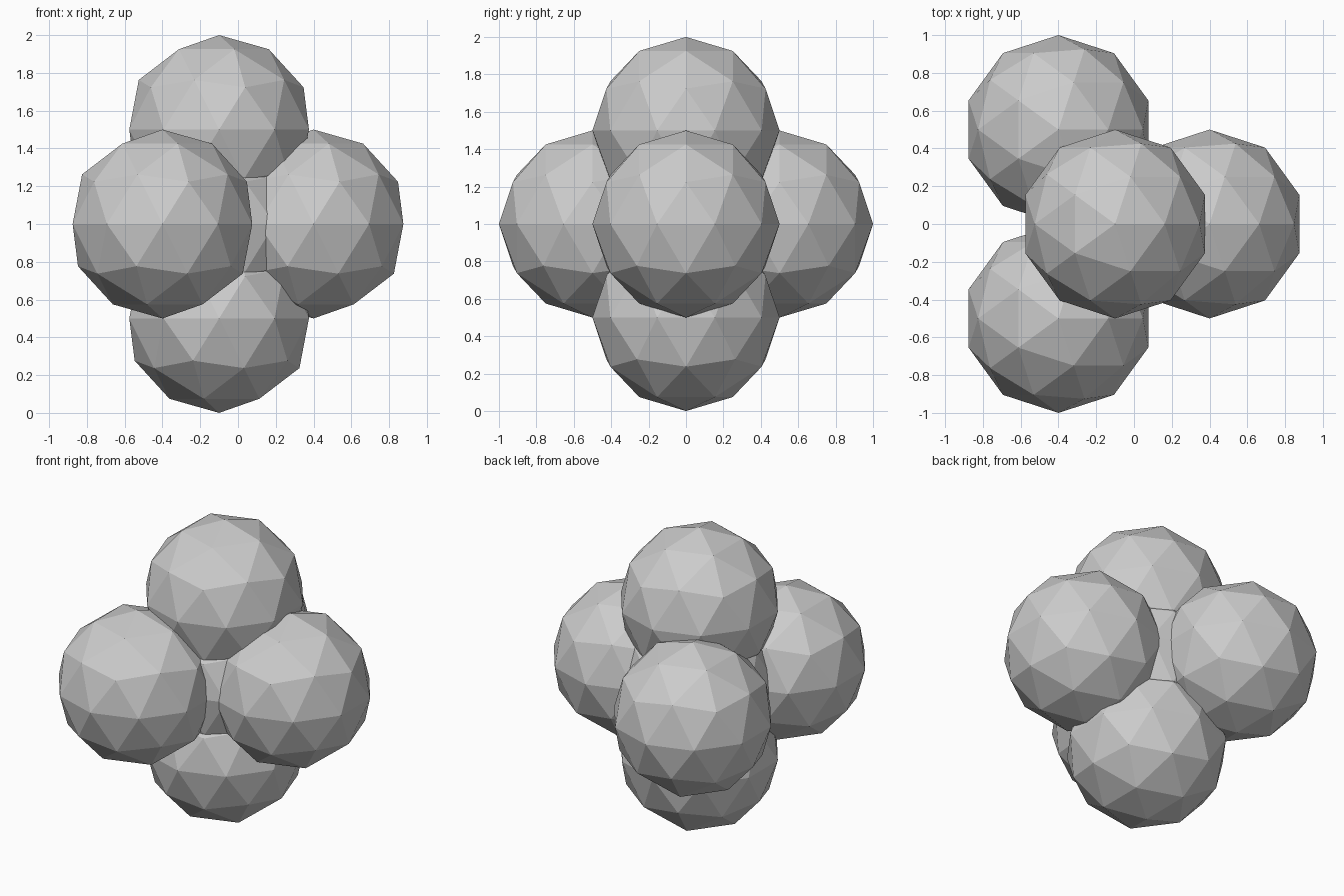
import bpy

if "Cube" in bpy.data.objects:
    bpy.data.objects.remove(bpy.data.objects["Cube"])

RADIUS = 0.5


def ball(name, location):
    # Flat-faced low-poly ball
    bpy.ops.mesh.primitive_ico_sphere_add(subdivisions=2, radius=RADIUS, location=location)
    obj = bpy.context.object
    obj.name = name
    bpy.ops.object.shade_flat()
    return obj


# Core ball in the middle of the cluster
ball("core_ball", (-0.1, 0, 1))

# Balls above and below the core
for name, z in (("upper_ball", 1.5), ("lower_ball", 0.5)):
    ball(name, (-0.1, 0, z))

# Ring of three balls around the core
ball("right_ball", (0.4, 0, 1))
for name, side in (("left_front_ball", -1), ("left_back_ball", 1)):
    ball(name, (-0.4, side * 0.5, 1))
